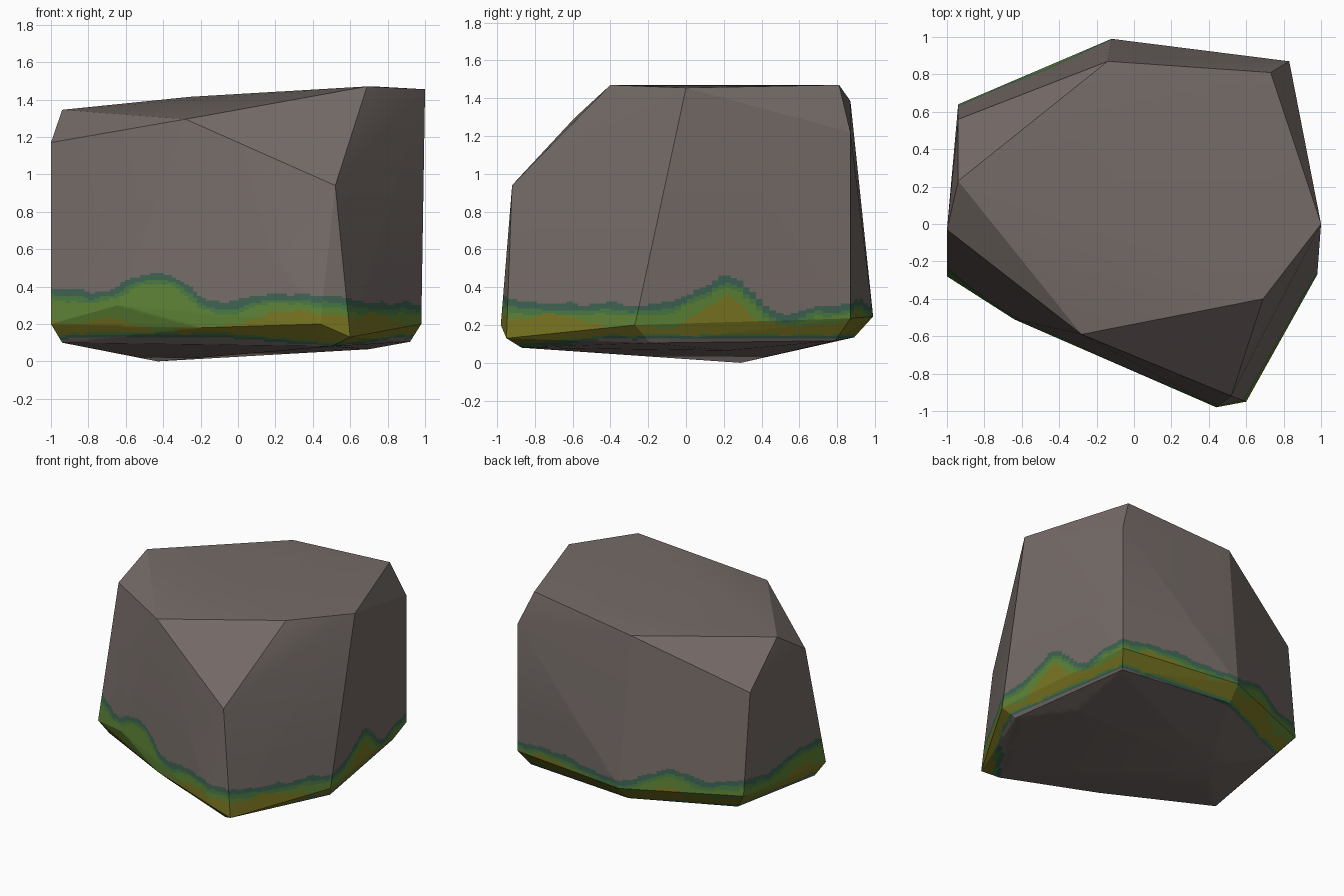
import bpy, bmesh, math
from mathutils import Vector, noise

if "Cube" in bpy.data.objects:
    bpy.data.objects.remove(bpy.data.objects["Cube"])

# Flat colours
def mat(name, rgb):
    m = bpy.data.materials.new(name)
    m.diffuse_color = (*rgb, 1)
    m.use_nodes = True
    m.node_tree.nodes["Principled BSDF"].inputs["Base Color"].default_value = m.diffuse_color
    return m

mats = [mat("rock_grey", (0.178, 0.148, 0.137)),
        mat("moss_teal", (0.048, 0.122, 0.084)),
        mat("moss_mid_green", (0.065, 0.188, 0.054)),
        mat("moss_green", (0.110, 0.222, 0.036)),
        mat("moss_olive", (0.190, 0.178, 0.016))]

# Corner points of the boulder, ring by ring
top = [(-.14, .87, 1.385), (.73, .81, 1.47), (1, 0, 1.455), (.69, -.4, 1.47),
       (-.28, -.59, 1.295), (-.94, .23, 1.345), (-.25, .12, 1.415)]
shoulder = [(-1, -.03, 1.17), (.83, .87, 1.22), (.52, -.92, .94), (-.94, .56, 1.04)]
rim = [(-1, -.28, .2), (-.64, -.51, .3), (-.2, -.7, .18), (.44, -.98, .2),
       (.6, -.95, .13), (.98, -.27, .2), (.83, .87, .235), (-.12, .99, .245),
       (-.94, .64, .27)]
base = [(-.94, -.23, .1), (-.18, -.6, .09), (.5, -.87, .08), (.92, -.19, .105),
        (.77, .79, .117), (-.13, .89, .135), (-.82, .54, .12), (.7, .22, .065),
        (-.43, .29, 0)]

bm = bmesh.new()
for p in top + shoulder + rim + base:
    bm.verts.new(p)
res = bmesh.ops.convex_hull(bm, input=bm.verts[:])
loose = [v for v in bm.verts if not v.link_faces]
bmesh.ops.delete(bm, geom=loose, context='VERTS')

# Cut the foot finely so the moss can follow its wavy outline
def cut(co, no, lo=None, hi=None):
    if lo is None:
        geom = bm.verts[:] + bm.edges[:] + bm.faces[:]
    else:
        faces = [f for f in bm.faces
                 if lo - 1e-4 < min(v.co.z for v in f.verts)
                 and max(v.co.z for v in f.verts) < hi + 1e-4]
        geom = list({e for f in faces for e in f.edges}) + faces
        geom += list({v for f in faces for v in f.verts})
    bmesh.ops.bisect_plane(bm, geom=geom, dist=1e-5, plane_co=co, plane_no=no)

LO, HI = 0.055, 0.54
cut((0, 0, LO), (0, 0, 1))
cut((0, 0, HI), (0, 0, 1))
for i in range(90):
    a = math.radians(2 * i + .37)
    cut((0, 0, 0), (math.sin(a), -math.cos(a), 0), LO, HI)
z = LO + .0123
while z < HI - .005:
    cut((0, 0, z), (0, 0, 1), LO, HI)
    z += .0123

# Moss outline: height by compass angle
def bump(a, centre, width):
    d = (a - centre + 180) % 360 - 180
    return math.exp(-(d / width) ** 2)

def upper(a):
    h = .31
    for c, w, k in ((-127, 18, .17), (13, 12, .14), (30, 7, -.07), (-72, 16, .06),
                    (118, 13, .10), (180, 18, .10), (145, 12, .06), (-160, 15, .04),
                    (62, 12, .03), (98, 8, -.01)):
        h += k * bump(a, c, w)
    return h

def olive(a):
    h = .19
    for c, w, k in ((-70, 14, .08), (13, 9, .16), (-145, 9, .06), (-45, 14, .06),
                    (118, 10, .10), (180, 12, .08), (60, 14, .08), (-127, 12, -.04),
                    (90, 12, .05), (150, 10, .06)):
        h += k * bump(a, c, w)
    return h

def colour(c):
    a = math.degrees(math.atan2(c.y, c.x))
    wob = noise.noise(c * 9) * .022
    hi = upper(a) + wob - c.z
    lo = c.z - (.128 - .045 * bump(a, -57, 22)) + wob * .5
    if hi < 0 or lo < 0 or c.z > HI:
        return 0
    if hi < .035 or lo < .012:
        return 1
    if hi < .06 or lo < .022:
        return 2
    return 4 if c.z < olive(a) + wob * 1.5 else 3

bmesh.ops.recalc_face_normals(bm, faces=bm.faces[:])
for f in bm.faces:
    f.material_index = colour(f.calc_center_median())

me = bpy.data.meshes.new("boulder")
bm.to_mesh(me)
bm.free()
for m in mats:
    me.materials.append(m)
ob = bpy.data.objects.new("boulder", me)
bpy.context.collection.objects.link(ob)
bpy.context.view_layer.objects.active = ob
ob.select_set(True)
bpy.ops.object.shade_smooth_by_angle(angle=math.radians(22))
